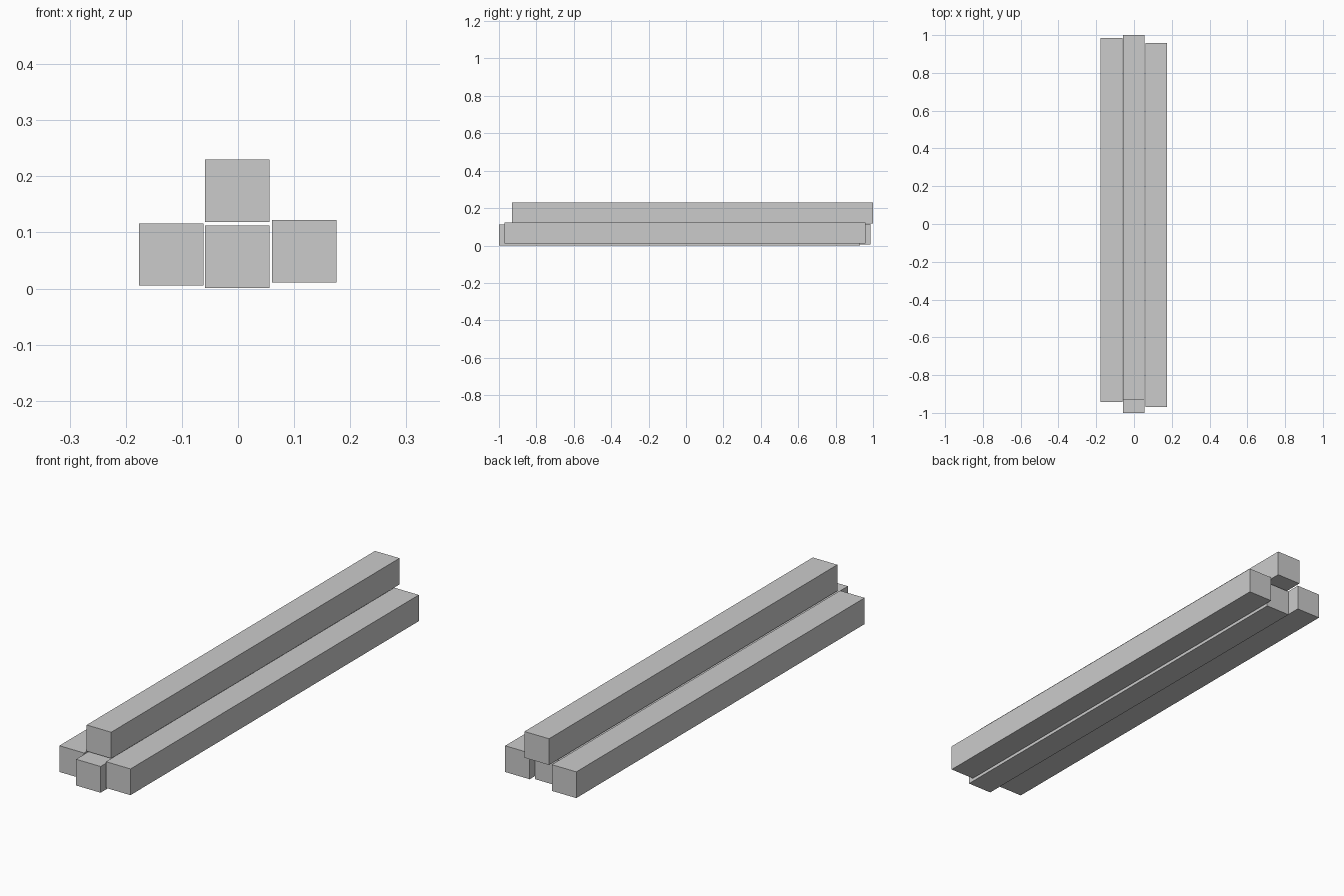
import bpy
import bmesh
from mathutils import Matrix, Vector

cube = bpy.data.objects.get("Cube")
if cube:
    bpy.data.objects.remove(cube, do_unlink=True)

# Single plain grey for every beam
GREY = (0.6, 0.6, 0.6, 1.0)
grey = bpy.data.materials.new("plain_grey")
grey.use_nodes = True
grey.diffuse_color = GREY
grey.node_tree.nodes["Principled BSDF"].inputs["Base Color"].default_value = GREY

SIZE = Vector((0.115, 1.929, 0.111))


def beam(name, x, front, bottom):
    """Square beam placed by its centre x, front end and underside."""
    mesh = bpy.data.meshes.new(name)
    bm = bmesh.new()
    bmesh.ops.create_cube(bm, size=1, matrix=Matrix.Diagonal((*SIZE, 1)))
    bm.to_mesh(mesh)
    bm.free()
    mesh.materials.append(grey)
    obj = bpy.data.objects.new(name, mesh)
    obj.location = (x, front + SIZE.y / 2, bottom + SIZE.z / 2)
    bpy.context.collection.objects.link(obj)


# Three beams side by side, one stacked on the middle
beam("right_beam", -0.119, -0.943, 0.005)
beam("middle_beam", -0.001, -1.0, 0.001)
beam("left_beam", 0.118, -0.97, 0.011)
beam("top_beam", -0.001, -0.929, 0.119)
